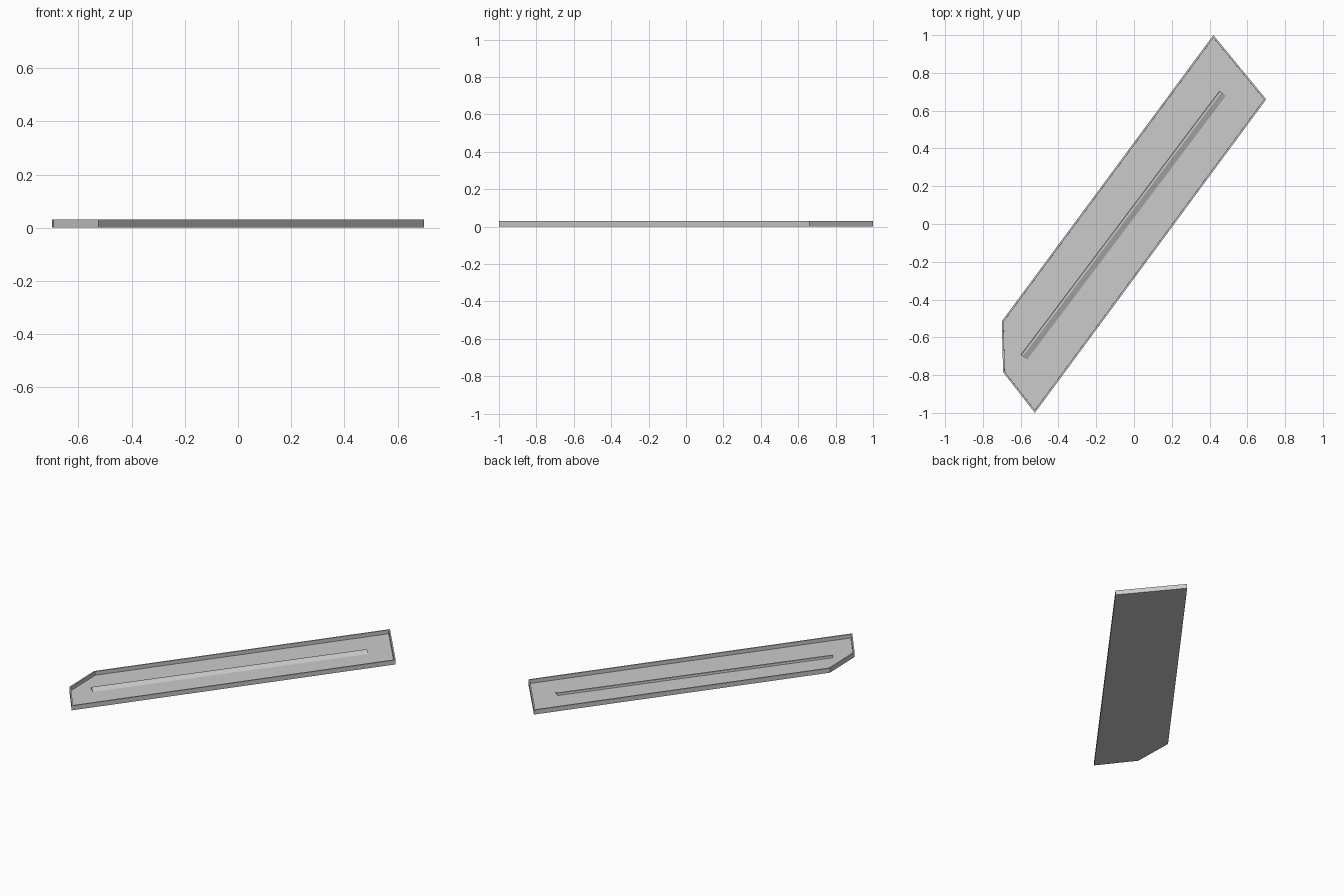
import bpy, bmesh
from mathutils import Vector

if "Cube" in bpy.data.objects:
    bpy.data.objects.remove(bpy.data.objects["Cube"])

HEIGHT, FLOOR, RIM = 0.03, 0.005, 0.009


def finish(bm, name):
    bmesh.ops.recalc_face_normals(bm, faces=bm.faces)
    mesh = bpy.data.meshes.new(name)
    bm.to_mesh(mesh)
    bm.free()
    obj = bpy.data.objects.new(name, mesh)
    bpy.context.collection.objects.link(obj)
    return obj


def extrude(bm, face, offset):
    caps = bmesh.ops.extrude_face_region(bm, geom=[face])["geom"]
    verts = [g for g in caps if isinstance(g, bmesh.types.BMVert)]
    bmesh.ops.translate(bm, verts=verts, vec=offset)


# Flat roof slab with a raised thin parapet around a sunken deck
outline = [(0.42, 1.0), (-0.70, -0.515), (-0.693, -0.785), (-0.525, -1.0), (0.70, 0.66)]
bm = bmesh.new()
base = bm.faces.new([bm.verts.new((x, y, 0)) for x, y in outline])
extrude(bm, base, (0, 0, HEIGHT))
if not any(f.calc_center_median().z < 1e-5 for f in bm.faces):
    bm.faces.new([v for v in base.verts])
bmesh.ops.recalc_face_normals(bm, faces=bm.faces)
top = max(bm.faces, key=lambda f: f.calc_center_median().z)
bmesh.ops.inset_region(bm, faces=[top], thickness=RIM, use_even_offset=True)
bmesh.ops.inset_region(bm, faces=[top], thickness=0.0002, depth=FLOOR - HEIGHT,
                       use_even_offset=True)
finish(bm, "roof_tray")

# Long low ridge down the middle, steep on its left side
start, end = Vector((-0.582, -0.705, 0)), Vector((0.47, 0.692, 0))
along = end - start
right = Vector((along.y, -along.x, 0)).normalized()
profile = [(-0.021, FLOOR), (-0.019, 0.019), (-0.008, 0.019), (0.021, FLOOR)]
bm = bmesh.new()
section = bm.faces.new([bm.verts.new(start + right * u + Vector((0, 0, z))) for u, z in profile])
other = [bm.verts.new(v.co + along) for v in section.verts]
near = list(section.verts)
bm.faces.new(other)
for i in range(len(near)):
    j = (i + 1) % len(near)
    bm.faces.new((near[i], near[j], other[j], other[i]))
finish(bm, "centre_ridge")
